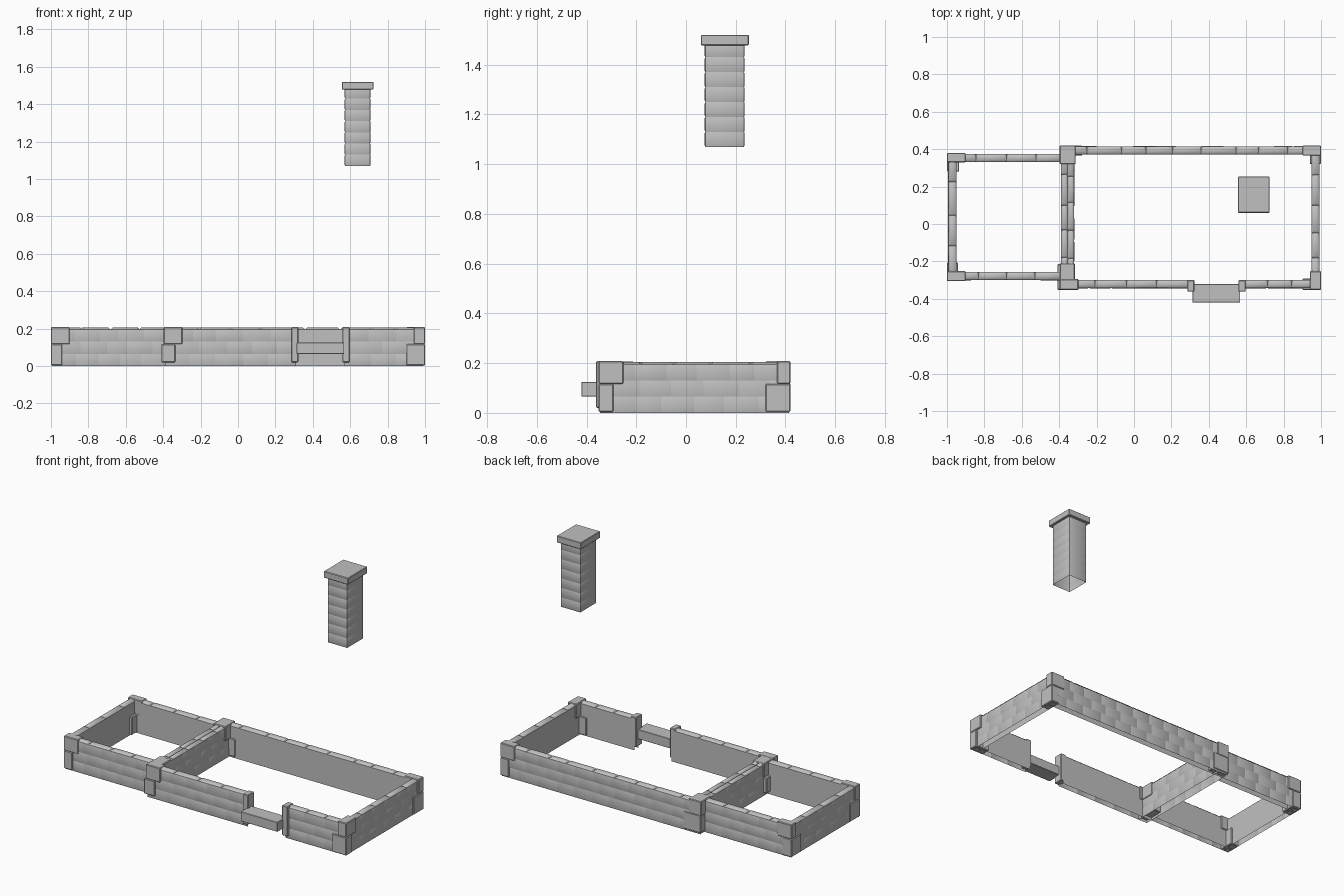
import bpy, bmesh, random
from mathutils import Vector as V

if "Cube" in bpy.data.objects:
    bpy.data.objects.remove(bpy.data.objects["Cube"])

random.seed(4)
stone = bpy.data.materials.new("grey_stone")
stone.diffuse_color = (0.53, 0.53, 0.53, 1)
stone.use_nodes = True
stone.node_tree.nodes["Principled BSDF"].inputs["Base Color"].default_value = stone.diffuse_color
UP = V((0, 0, 1))


def finish(name, bm, angle=0.87):
    me = bpy.data.meshes.new(name)
    bm.to_mesh(me)
    bm.free()
    ob = bpy.data.objects.new(name, me)
    bpy.context.collection.objects.link(ob)
    me.materials.append(stone)
    bpy.ops.object.select_all(action='DESELECT')
    bpy.context.view_layer.objects.active = ob
    ob.select_set(True)
    bpy.ops.object.shade_smooth_by_angle(angle=angle)


def quad(bm, o, u, v):
    bm.faces.new([bm.verts.new(p) for p in (o, o + u, o + u + v, o + v)])


def pillow(bm, o, u, v, w, h, depth, inset):
    """Face of one stone: rectangle with a raised, sloping border."""
    n = u.cross(v)
    ring = lambda i, d: [bm.verts.new(o + u * a + v * b + n * d) for a, b in
                         ((i, i), (w - i, i), (w - i, h - i), (i, h - i))]
    outer, inner = ring(0, 0), ring(inset, depth)
    bm.faces.new(inner)
    for k in range(4):
        j = (k + 1) % 4
        bm.faces.new((outer[k], outer[j], inner[j], inner[k]))


def row(bm, o, u, v, length, h, depth, inset, size, shift=0.0, jitter=0.0):
    """Run of stones of uneven length."""
    count = max(1, round(length / size))
    cuts = [0] + [length * (k + shift / 2 + random.uniform(-.12, .12)) / count
                  for k in range(1, count)] + [length]
    for a, b in zip(cuts, cuts[1:]):
        pillow(bm, o + u * a, u, v, b - a, h, depth + random.uniform(-jitter, 0), inset)


def wall(name, a, b, thick=0.045, lining=True):
    """Outer stones, top stones and plain lining; outside is right of a->b."""
    bm = bmesh.new()
    a, b = V((*a, 0)), V((*b, 0))
    length = (b - a).length
    u = (b - a).normalized()
    n = u.cross(UP)
    for c in range(3):
        row(bm, a - n * .004 + UP * .065 * c, u, UP, length, .065, .003, .006,
            .13, .7 * (c % 2), .001)
    row(bm, a - n * .002 + UP * .195, u, -n, length, thick - .002, .01, .011, .16)
    if lining:
        quad(bm, b - n * thick, -u * length, UP * .195)
    finish(name, bm)


def block(name, x0, x1, y0, y1, z0, z1, bevel=.004):
    bm = bmesh.new()
    bmesh.ops.create_cube(bm, size=1)
    for v in bm.verts:
        v.co = ((x0, x1)[v.co.x > 0], (y0, y1)[v.co.y > 0], (z0, z1)[v.co.z > 0])
    bmesh.ops.bevel(bm, geom=bm.edges[:], offset=bevel, segments=1, affect='EDGES')
    finish(name, bm, .5)


# Main room walls
wall("main_front_wall_left", (-.39, -.345), (.31, -.345))
wall("main_front_wall_right", (.57, -.345), (.99, -.345))
wall("main_right_wall", (.993, -.345), (.993, .415))
wall("main_back_wall", (.99, .417), (-.39, .417))
# Dividing wall, faced with stone on both sides
wall("dividing_wall_left_face", (-.391, .41), (-.391, -.34), .037, False)
wall("dividing_wall_right_face", (-.318, -.34), (-.318, .41), .037, False)
# Side room walls
wall("side_front_wall", (-.995, -.302), (-.39, -.302))
wall("side_back_wall", (-.39, .376), (-.995, .376))
wall("side_left_wall", (-.995, .376), (-.995, -.302))


# Corner stones: upper and lower blocks, long in alternate directions
def corner(name, x, y, sx, sy, upper_along_x, upper=.054, lower=.06, size=.1):
    for part, z0, z1, along, t in (("upper", .117, .208, upper_along_x, upper),
                                   ("lower", .004, .117, not upper_along_x, lower)):
        lx, ly = (size, t) if along else (t, size)
        xs, ys = sorted((x, x + sx * lx)), sorted((y, y + sy * ly))
        block(f"{name}_{part}_stone", *xs, *ys, z0, z1)


corner("front_right_corner", 1, -.352, -1, 1, False, .06)
corner("back_right_corner", 1, .42, -1, -1, True)
corner("front_left_corner", -1, -.306, 1, 1, True)
corner("back_left_corner", -1, .38, 1, -1, True, .05, .065)
# Stones where the two rooms meet
block("front_junction_upper_stone", -.398, -.297, -.352, -.295, .117, .208)
block("front_junction_lower_stone", -.41, -.335, -.352, -.215, .02, .117)
block("front_junction_top_stone", -.396, -.316, -.345, -.21, .117, .207)
block("back_junction_lower_stone", -.395, -.277, .365, .42, .01, .12)
block("back_junction_upper_stone", -.398, -.312, .32, .42, .117, .208)

# Doorway
block("left_door_jamb", .285, .323, -.362, -.3, .02, .208)
block("right_door_jamb", .558, .597, -.362, -.3, .02, .208)
block("door_step", .313, .568, -.42, -.322, .065, .125, .002)

# Chimney: hollow shaft of seven stone courses and a flat cap
bm = bmesh.new()
pts = [V((x, y, 1.07)) for x, y in ((.573, .078), (.706, .078), (.706, .233), (.573, .233))]
for p, q in zip(pts, pts[1:] + pts[:1]):
    for c in range(7):
        pillow(bm, p + UP * .06 * c, (q - p).normalized(), UP, (q - p).length,
               .06, .003, .006)
finish("chimney_shaft", bm)
block("chimney_cap", .555, .724, .06, .253, 1.478, 1.52, .003)
